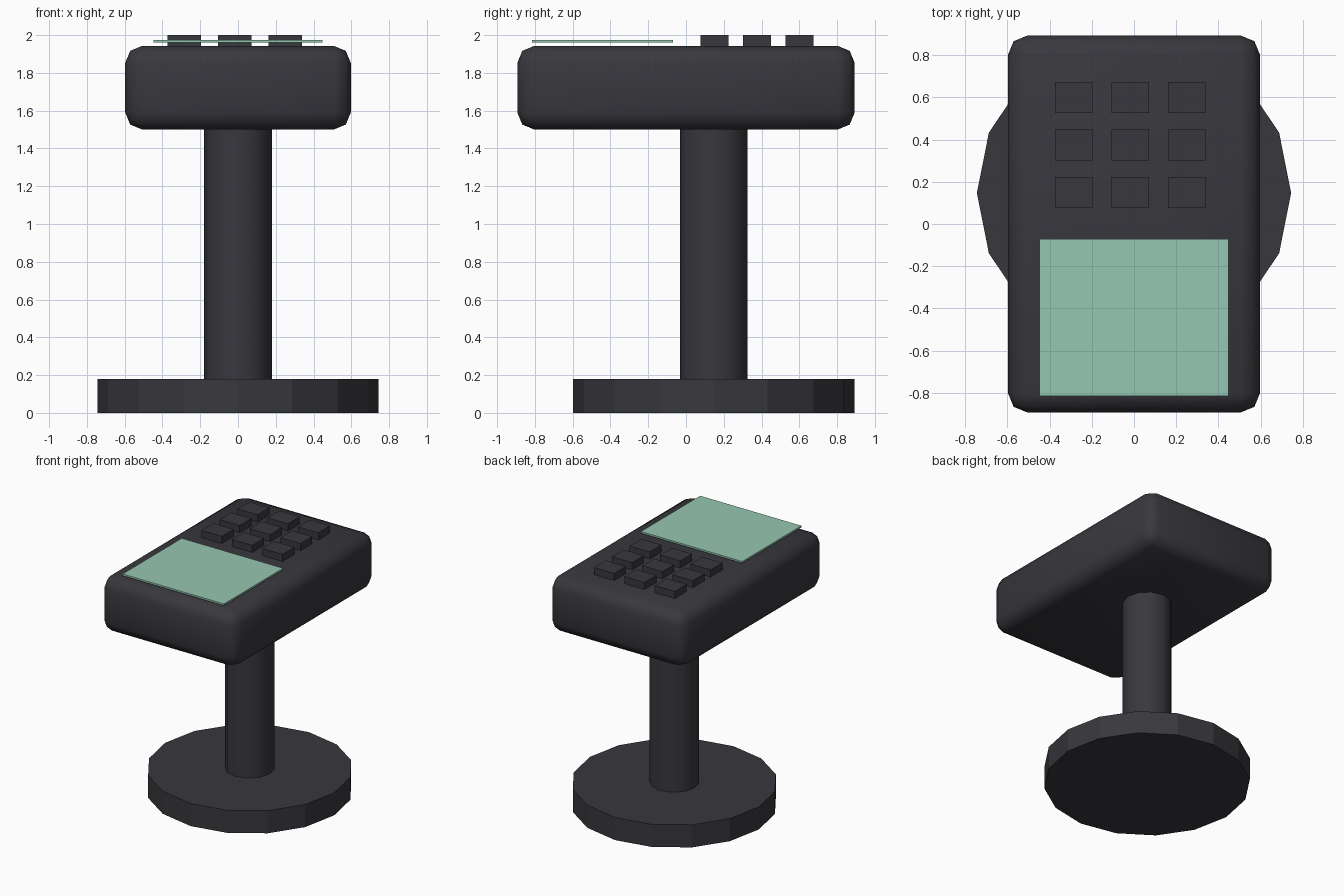
import bpy
import math

if "Cube" in bpy.data.objects:
    bpy.data.objects.remove(bpy.data.objects["Cube"], do_unlink=True)


def make_material(name, rgb):
    mat = bpy.data.materials.new(name)
    mat.use_nodes = True
    mat.diffuse_color = (*rgb, 1)
    mat.node_tree.nodes["Principled BSDF"].inputs["Base Color"].default_value = (*rgb, 1)
    return mat


charcoal = make_material("charcoal plastic", (0.04, 0.039, 0.047))
mint = make_material("mint screen", (0.305, 0.57, 0.445))


def finish(name, mat):
    obj = bpy.context.object
    obj.name = name
    obj.data.materials.append(mat)
    return obj


def box(name, mat, x, y, z):
    """Box spanning the given (low, high) ranges."""
    spans = (x, y, z)
    bpy.ops.mesh.primitive_cube_add(size=1, location=[(a + b) / 2 for a, b in spans])
    bpy.context.object.scale = [b - a for a, b in spans]
    bpy.ops.object.transform_apply(location=False, rotation=False)
    return finish(name, mat)


def disc(name, mat, sides, radius, low, high):
    """Upright cylinder on the stand's axis."""
    bpy.ops.mesh.primitive_cylinder_add(
        vertices=sides, radius=radius, depth=high - low,
        location=(0, STAND_Y, (low + high) / 2))
    return finish(name, mat)


# Stand: faceted foot and smooth post
STAND_Y = 0.147
disc("foot", charcoal, 16, 0.745, 0, 0.18)
disc("post", charcoal, 12, 0.179, 0.18, 1.52)
bpy.ops.object.shade_smooth_by_angle(angle=math.radians(50))

# Rounded terminal body
body = box("body", charcoal, (-0.597, 0.597), (-0.893, 0.893), (1.5, 1.943))
bevel = body.modifiers.new("rounded edges", "BEVEL")
bevel.width = 0.09
bevel.segments = 2
bpy.ops.object.shade_smooth()

# Screen plate floating just above the body
box("screen", mint, (-0.447, 0.447), (-0.816, -0.07), (1.96, 1.974))

# Three by three keypad
for row in range(3):
    for col in range(3):
        x = -0.285 + 0.268 * col
        y = 0.15 + 0.225 * row
        box(f"key_{row}_{col}", charcoal, (x - 0.089, x + 0.089),
            (y - 0.074, y + 0.074), (1.92, 2.0))
